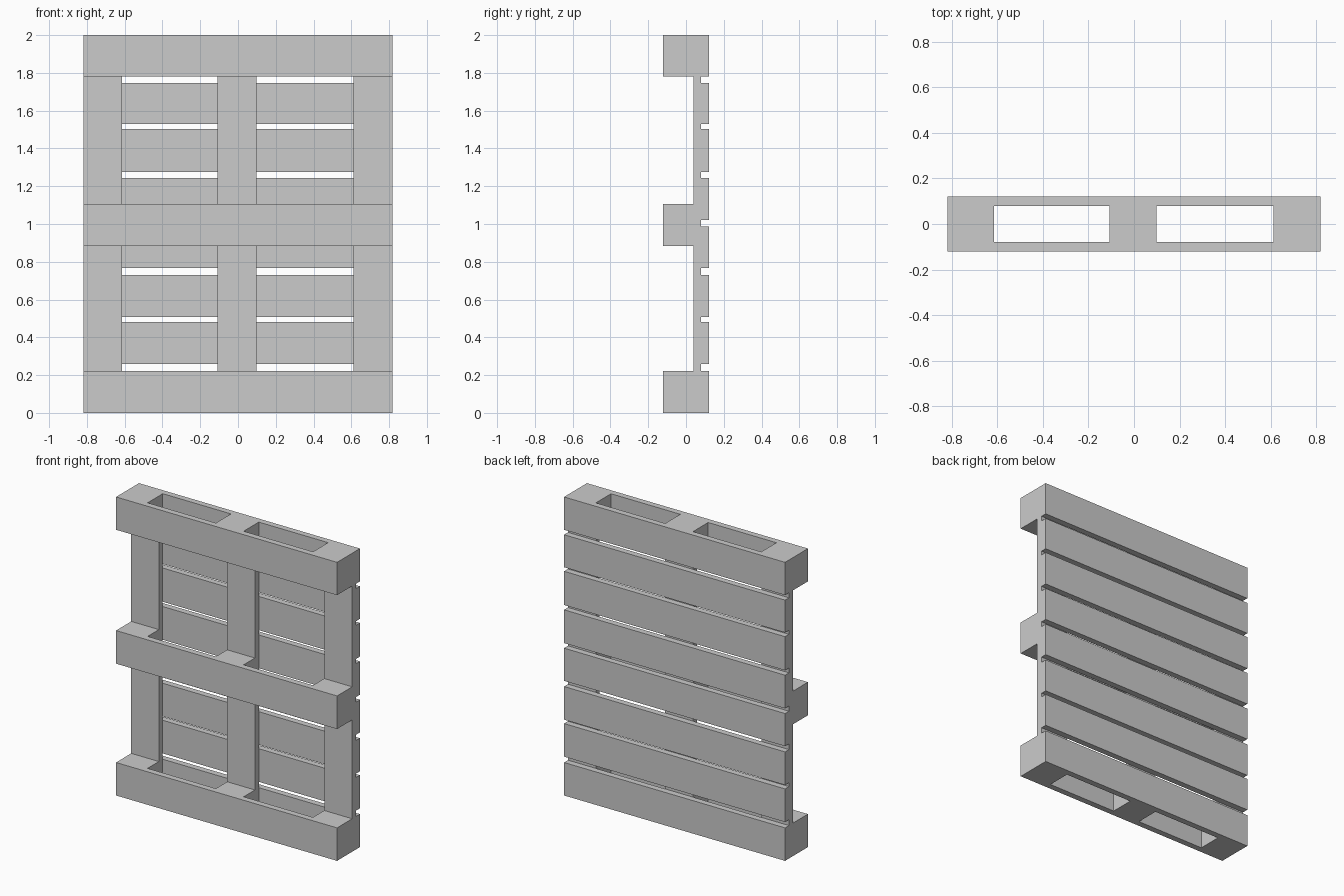
import bpy

if "Cube" in bpy.data.objects:
    bpy.data.objects.remove(bpy.data.objects["Cube"])

PLANK = 0.041          # plank thickness
WIDTH = 0.819          # half of the overall width
DEPTH = 0.121          # half of the overall depth


def box(name, x, y, z):
    """Box spanning the given (min, max) ranges."""
    spans = (x, y, z)
    bpy.ops.mesh.primitive_cube_add(size=1, location=[(a + b) / 2 for a, b in spans])
    ob = bpy.context.object
    ob.name = name
    ob.scale = [b - a for a, b in spans]
    bpy.ops.object.transform_apply(location=False, rotation=False, scale=True)
    return ob


full = (-WIDTH, WIDTH)
posts = {"left": (-WIDTH, -0.614), "middle": (-0.108, 0.098), "right": (0.612, WIDTH)}
rows = {"bottom": (0, 0.221), "centre": (0.883, 1.105), "top": (1.78, 2.0)}

# Deck slats across the back
for i, (z0, z1) in enumerate([(0, 0.221), (0.26, 0.482), (0.508, 0.73), (0.768, 0.987),
                              (1.021, 1.244), (1.276, 1.502), (1.529, 1.747), (1.78, 2.0)]):
    box(f"deck_slat_{i + 1}", full, (DEPTH - PLANK, DEPTH), (z0, z1))

# Long stringer boards under the deck
for side, x in posts.items():
    box(f"{side}_stringer", x, (DEPTH - 2 * PLANK, DEPTH - PLANK), (0, 2))

# Front boards and the spacer blocks behind them
for row, z in rows.items():
    box(f"{row}_front_board", full, (-DEPTH, -DEPTH + PLANK), z)
    for side, x in posts.items():
        box(f"{row}_{side}_block", x, (-DEPTH + PLANK, DEPTH - 2 * PLANK), z)
